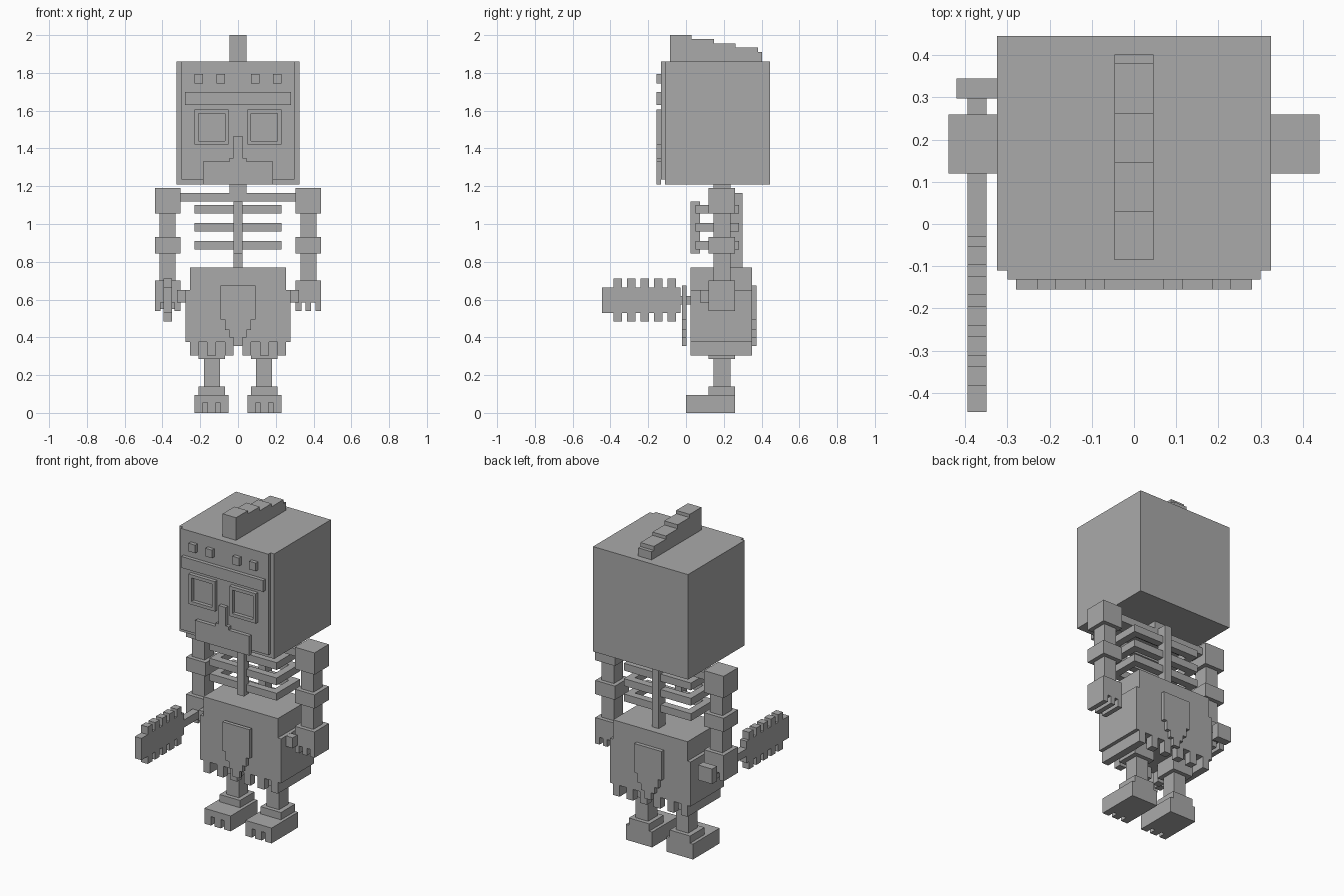
import bpy, bmesh

grey = bpy.data.materials.new("stone_grey")
grey.diffuse_color = (0.4, 0.4, 0.4, 1)


def part(name, *boxes, mirror=False):
    """One object made of boxes (x0, x1, y0, y1, z0, z1), optionally mirrored over x."""
    bm = bmesh.new()
    all_boxes = list(boxes)
    if mirror:
        all_boxes += [(-b[1], -b[0], *b[2:]) for b in boxes]
    for x0, x1, y0, y1, z0, z1 in all_boxes:
        for v in bmesh.ops.create_cube(bm, size=1)["verts"]:
            v.co = ((x0 + x1) / 2 + v.co.x * (x1 - x0),
                    (y0 + y1) / 2 + v.co.y * (y1 - y0),
                    (z0 + z1) / 2 + v.co.z * (z1 - z0))
    me = bpy.data.meshes.new(name)
    bm.to_mesh(me)
    bm.free()
    me.materials.append(grey)
    ob = bpy.data.objects.new(name, me)
    bpy.context.collection.objects.link(ob)
    return ob


def frame(x0, x1, z0, z1, w, y0, y1):
    """Four bars around a rectangular opening in the xz plane."""
    return [(x0, x1, y0, y1, z1 - w, z1), (x0, x1, y0, y1, z0, z0 + w),
            (x0, x0 + w, y0, y1, z0 + w, z1 - w), (x1 - w, x1, y0, y1, z0 + w, z1 - w)]


# Head with stepped crest
part("head", (-0.325, 0.325, -0.11, 0.445, 1.21, 1.86))
part("face_mask", (-0.30, 0.30, -0.132, -0.11, 1.235, 1.86))
crest_y = [-0.085, 0.03, 0.147, 0.263, 0.38, 0.402]
crest_z = [2.0, 1.98, 1.955, 1.935, 1.91]
part("crest", *[(-0.046, 0.046, crest_y[i], crest_y[i + 1], 1.86, crest_z[i]) for i in range(5)])

# Raised face details
F0, F1 = -0.155, -0.132
part("brow", (-0.28, 0.28, F0, F1, 1.63, 1.70))
part("brow_studs", (0.07, 0.115, F0, F1, 1.745, 1.795),
     (0.185, 0.23, F0, F1, 1.745, 1.795), mirror=True)
part("eye_frames", *frame(0.05, 0.23, 1.42, 1.605, 0.02, F0, F1), mirror=True)
part("nose", (-0.024, 0.024, F0, F1, 1.35, 1.465), (-0.045, 0.045, F0, F1, 1.33, 1.35))
part("moustache", (-0.185, 0.185, F0, F1, 1.21, 1.33))

# Neck, collar bone, spine and rib cage
part("neck", (-0.045, 0.045, 0.145, 0.235, 1.165, 1.21))
part("collar_bone", (-0.305, 0.305, 0.145, 0.235, 1.12, 1.165))
part("spine", (-0.023, 0.023, 0.235, 0.30, 0.77, 1.165))
part("sternum", (-0.023, 0.023, 0.025, 0.075, 0.845, 1.12))
for i, z in enumerate((0.865, 0.96, 1.055)):
    part(f"rib_{i + 1}",
         (-0.23, 0.23, 0.05, 0.095, z, z + 0.045), (-0.23, 0.23, 0.235, 0.28, z, z + 0.045),
         (-0.23, -0.185, 0.095, 0.235, z, z + 0.045), (0.185, 0.23, 0.095, 0.235, z, z + 0.045))

# Arms and hands
part("shoulders", (0.305, 0.44, 0.12, 0.26, 1.055, 1.19), mirror=True)
part("arms", (0.33, 0.415, 0.145, 0.235, 0.93, 1.055),
     (0.33, 0.415, 0.145, 0.235, 0.70, 0.845), mirror=True)
part("elbows", (0.305, 0.44, 0.12, 0.26, 0.845, 0.93), mirror=True)
part("hands", (0.305, 0.44, 0.12, 0.26, 0.585, 0.70),
     *[(x, x + 0.03, 0.12, 0.26, 0.54, 0.585) for x in (0.305, 0.3575, 0.41)], mirror=True)
part("thumbs", (0.278, 0.322, 0.075, 0.12, 0.585, 0.65), mirror=True)

# Pelvis block with side panels and toothed hem
part("pelvis", (-0.255, 0.255, 0.025, 0.35, 0.375, 0.77))
part("side_panels", (0.255, 0.277, 0.025, 0.35, 0.375, 0.65), mirror=True)
hem = [(0.21, 0.255, 0.025, 0.35, 0.305, 0.375)]
for x in (0.023, 0.117):
    for y in (0.025, 0.305):
        hem.append((x, x + 0.046, y, y + 0.045, 0.305, 0.375))
part("hem", *hem, mirror=True)

# Stepped cloth flaps, front and back
flap_x = [0.093, 0.07, 0.046, 0.023]
flap_z = [0.675, 0.495, 0.44, 0.40, 0.355]
for name, y in (("front_flap", -0.02), ("back_flap", 0.35)):
    part(name, *[(-flap_x[i], flap_x[i], y, y + 0.023, flap_z[i + 1], flap_z[i])
                 for i in range(4)])

# Legs and feet
part("thighs", (0.07, 0.21, 0.12, 0.26, 0.285, 0.375), mirror=True)
part("shins", (0.095, 0.18, 0.145, 0.235, 0.14, 0.285), mirror=True)
part("ankles", (0.07, 0.21, 0.12, 0.26, 0.095, 0.14), mirror=True)
part("feet", (0.05, 0.23, 0.045, 0.26, 0, 0.095), (0.05, 0.23, 0, 0.045, 0.055, 0.095),
     *[(x, x + 0.045, 0, 0.045, 0, 0.055) for x in (0.05, 0.1175, 0.185)], mirror=True)

# Toothed club held in one hand
X0, X1 = -0.395, -0.35
part("club_handle", (X0, X1, -0.03, 0.297, 0.573, 0.62))
part("club_pommel", (-0.42, -0.325, 0.297, 0.345, 0.55, 0.643))
teeth = [(X0, X1, -0.383 + i * 0.0715, -0.338 + i * 0.0715, z, z + 0.047)
         for i in range(5) for z in (0.483, 0.665)]
part("club_blade", (X0, X1, -0.445, -0.03, 0.53, 0.665), *teeth)
